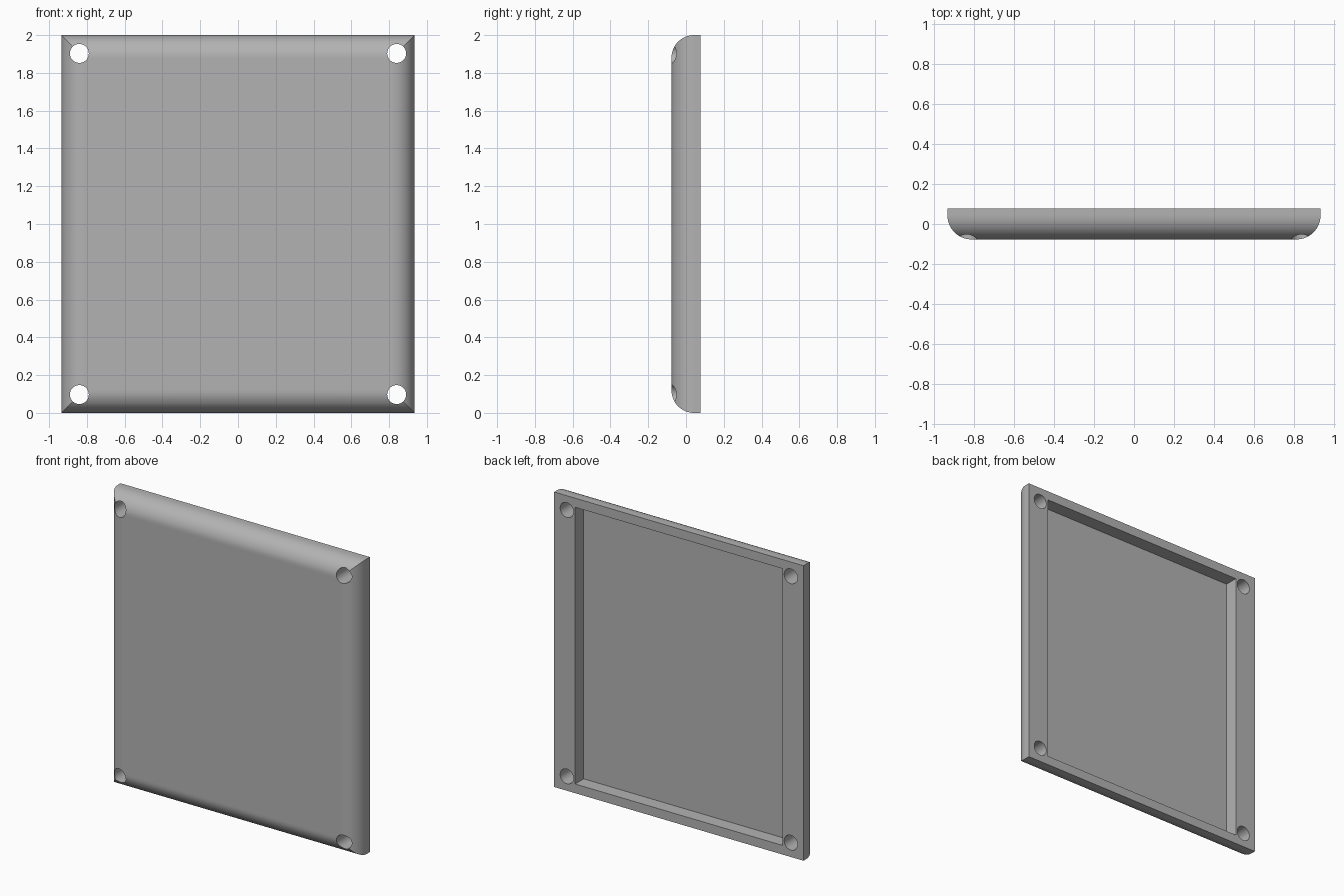
import bpy, bmesh, math
from mathutils import Matrix

cube = bpy.data.objects.get("Cube")
if cube:
    bpy.data.objects.remove(cube, do_unlink=True)

HALF_W, HEIGHT, HALF_T = 0.935, 2.0, 0.077
ROUND, STEPS = 0.12, 16
MID = HEIGHT / 2

grey = bpy.data.materials.new("plain grey")
grey.use_nodes = True
colour = (0.45, 0.45, 0.45, 1)
grey.diffuse_color = colour
grey.node_tree.nodes["Principled BSDF"].inputs["Base Color"].default_value = colour


def make_object(name, bm):
    bmesh.ops.recalc_face_normals(bm, faces=bm.faces)
    mesh = bpy.data.meshes.new(name)
    bm.to_mesh(mesh)
    bm.free()
    mesh.materials.append(grey)
    obj = bpy.data.objects.new(name, mesh)
    bpy.context.collection.objects.link(obj)
    return obj


# Panel body: rectangles stacked from back to front, quarter-round with mitred corners
rings = [(HALF_T, 0.0)]
for i in range(STEPS + 1):
    a = math.pi / 2 * i / STEPS
    rings.append((-HALF_T + ROUND * (1 - math.sin(a)), ROUND * (1 - math.cos(a))))
bm = bmesh.new()
loops = []
for y, inset in rings:
    w, h = HALF_W - inset, MID - inset
    loops.append([bm.verts.new((sx * w, y, MID + sz * h))
                  for sx, sz in ((-1, -1), (1, -1), (1, 1), (-1, 1))])
for a, b in zip(loops, loops[1:]):
    for k in range(4):
        n = (k + 1) % 4
        bm.faces.new((a[k], a[n], b[n], b[k]))
bm.faces.new(loops[0])
bm.faces.new(loops[-1])
panel = make_object("panel", bm)

# Cutter for the shallow recess in the back
FLOOR_Y, BACK_Y = -0.015, 0.2
bm = bmesh.new()
bmesh.ops.create_cube(bm, size=1, matrix=Matrix.Translation((0, (FLOOR_Y + BACK_Y) / 2, MID))
                      @ Matrix.Diagonal((1.556, BACK_Y - FLOOR_Y, 1.876, 1)))
recess = make_object("recess_cutter", bm)

# Cutter for the four corner screw holes
bm = bmesh.new()
for sx in (-1, 1):
    for sz in (-1, 1):
        place = Matrix.Translation((sx * 0.84, 0, MID + sz * 0.903))
        bmesh.ops.create_cone(bm, cap_ends=True, segments=48, radius1=0.05, radius2=0.05,
                              depth=0.5, matrix=place @ Matrix.Rotation(math.pi / 2, 4, 'X'))
holes = make_object("hole_cutter", bm)

bpy.ops.object.select_all(action='DESELECT')
panel.select_set(True)
bpy.context.view_layer.objects.active = panel
for cutter in (recess, holes):
    mod = panel.modifiers.new(cutter.name, 'BOOLEAN')
    mod.operation, mod.solver, mod.object = 'DIFFERENCE', 'EXACT', cutter
    bpy.ops.object.modifier_apply(modifier=mod.name)
    bpy.data.objects.remove(cutter, do_unlink=True)

# Smooth the round edges and holes, keep the large plane faces flat
bpy.ops.object.shade_smooth_by_angle(angle=math.radians(30))
for face in panel.data.polygons:
    if abs(face.normal.y) > 0.9995 or face.area > 0.06:
        face.use_smooth = False
